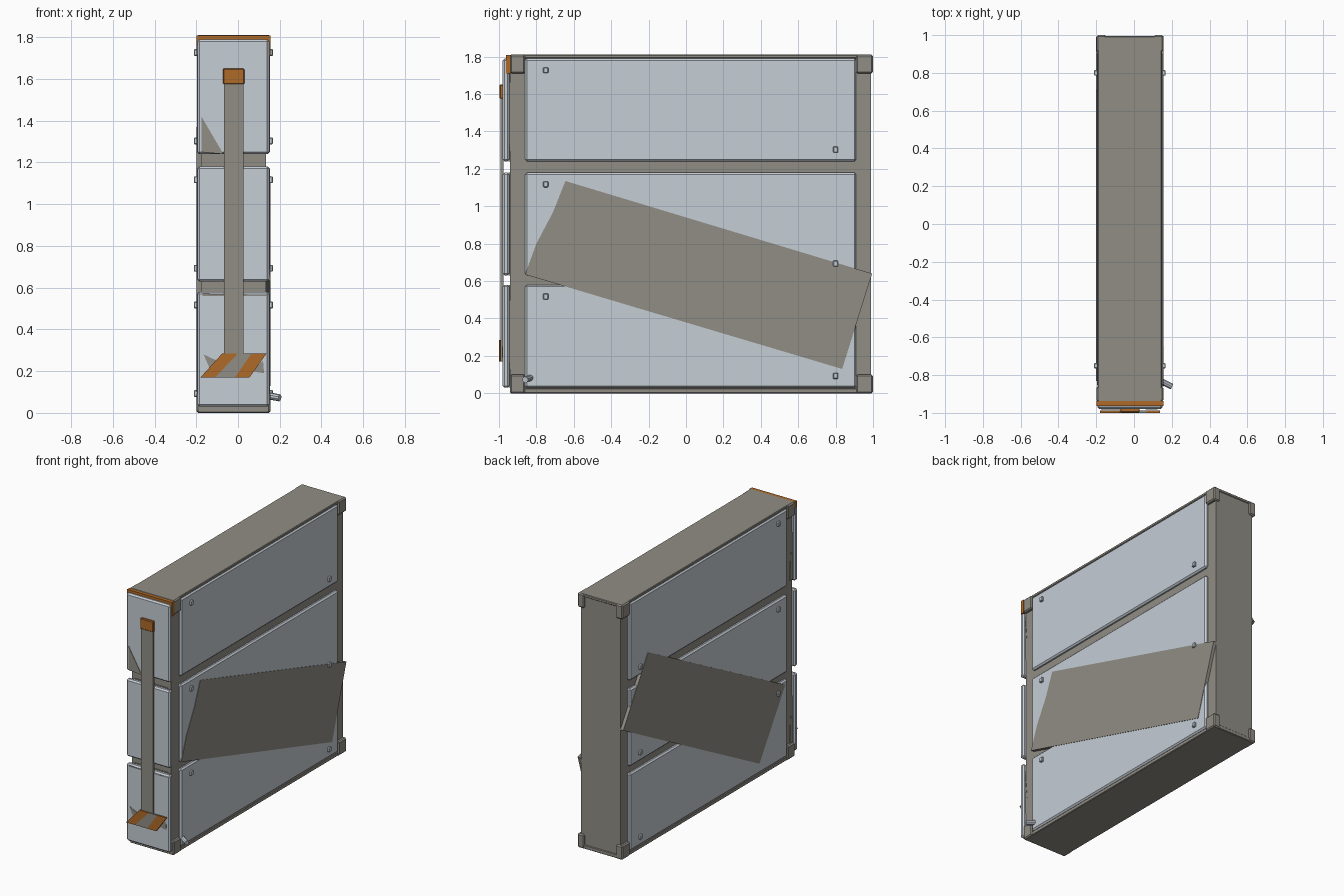
import bpy, bmesh, math
from mathutils import Vector, Matrix

if "Cube" in bpy.data.objects:
    bpy.data.objects.remove(bpy.data.objects["Cube"])

CX, HALF = -0.022, 0.175          # middle and half width of the wall


def material(name, color):
    m = bpy.data.materials.new(name)
    m.diffuse_color = (*color, 1)
    m.use_nodes = True
    m.node_tree.nodes["Principled BSDF"].inputs["Base Color"].default_value = m.diffuse_color
    return m


GREY = material("warm grey", (0.28, 0.27, 0.235))
PALE = material("pale blue grey", (0.56, 0.61, 0.665))
ORANGE = material("orange", (0.43, 0.145, 0.022))


def finish(name, bm, mat, bevel=0):
    bmesh.ops.recalc_face_normals(bm, faces=bm.faces)
    me = bpy.data.meshes.new(name)
    bm.to_mesh(me)
    bm.free()
    me.materials.append(mat)
    ob = bpy.data.objects.new(name, me)
    bpy.context.collection.objects.link(ob)
    if bevel:
        mod = ob.modifiers.new("bevel", 'BEVEL')
        mod.width, mod.segments = bevel, 1
    return ob


def box(name, x, y, z, mat, bevel=0):
    """Box given by its (low, high) range on each axis."""
    bm = bmesh.new()
    bmesh.ops.create_cube(bm, size=1)
    for v in bm.verts:
        v.co = Vector([(a + b) / 2 + c * (b - a) for c, (a, b) in zip(v.co, (x, y, z))])
    return finish(name, bm, mat, bevel)


def prism(name, pts, axis, lo, hi, mat, bevel=0):
    """Outline extruded along x (points are y, z) or along y (points are x, z)."""
    bm = bmesh.new()
    place = (lambda p, d: (d, *p)) if axis == 'x' else (lambda p, d: (p[0], d, p[1]))
    face = bm.faces.new([bm.verts.new(place(p, lo)) for p in pts])
    new = bmesh.ops.extrude_face_region(bm, geom=[face])["geom"]
    shift = Vector((hi - lo, 0, 0) if axis == 'x' else (0, hi - lo, 0))
    bmesh.ops.translate(bm, vec=shift, verts=[g for g in new if isinstance(g, bmesh.types.BMVert)])
    return finish(name, bm, mat, bevel)


def side_range(s, inner, outer):
    return tuple(sorted((CX + s * inner, CX + s * outer)))


# Recessed core with full-width top and bottom slabs
box("core", (CX - 0.155, CX + 0.155), (-0.94, 0.99), (0.01, 1.80), GREY)
for name, z in (("bottom_slab", (0, 0.028)), ("top_slab", (1.79, 1.81))):
    box(name, (CX - 0.17, CX + 0.17), (-0.94, 0.995), z, GREY, 0.004)

ROWS = [(0.03, 0.58), (0.63, 1.18), (1.24, 1.79)]
for s, side in ((-1, "left"), (1, "right")):
    # Corner brackets
    for y, end in (((-0.94, -0.86), "front"), ((0.91, 1.0), "back")):
        for z, level in (((0, 0.10), "bottom"), ((1.71, 1.81), "top")):
            box(f"{side}_{end}_{level}_bracket", side_range(s, 0.125, 0.177), y, z, GREY, 0.008)
    # Side panels with two square studs each
    for i, (a, b) in enumerate(ROWS):
        box(f"{side}_panel_{i}", side_range(s, 0.12, HALF), (-0.86, 0.91), (a, b), PALE, 0.01)
        for y, z in ((-0.75, b - 0.063), (0.8, a + 0.063)):
            box(f"{side}_stud_{i}", side_range(s, 0.16, 0.19),
                (y - 0.014, y + 0.014), (z - 0.016, z + 0.016), PALE, 0.004)

# Loose boards leaning flush over the side panels
prism("right_loose_board", [(-0.645, 1.135), (0.995, 0.64), (0.835, 0.13), (-0.86, 0.635),
                            (-0.80, 0.80), (-0.71, 0.97)], 'x', CX + 0.145, CX + 0.178, GREY)
prism("left_loose_board", [(0.71, 1.37), (0.99, 0.92), (-0.54, 0.10), (-0.83, 0.55)],
      'x', CX - 0.178, CX - 0.145, GREY)

# Front panels
for i, z in enumerate(ROWS):
    box(f"front_panel_{i}", (CX - 0.172, CX + 0.172), (-0.98, -0.945), z, PALE, 0.01)
    box(f"front_backing_{i}", (CX - 0.13, CX + 0.13), (-0.95, -0.93), z, GREY)

# Tilted boards behind the upper and lower front panels
for zc, h, name in ((1.475, 0.225, "upper"), (0.31, 0.26, "lower")):
    ob = box(f"{name}_tilted_board", (-0.155, 0.155), (-0.016, 0.016), (-h, h), GREY)
    ob.data.transform(Matrix.Translation((CX, -0.942, zc))
                      @ Matrix.Rotation(math.radians(5), 4, 'X')
                      @ Matrix.Rotation(math.radians(1.5), 4, 'Y'))

# Exposed grey corners on the front panels
for name, pts in (("upper_chip", [(-0.175, 1.42), (-0.07, 1.24), (-0.175, 1.25)]),
                  ("lower_left_chip", [(-0.165, 0.28), (-0.08, 0.24), (-0.13, 0.2)]),
                  ("lower_right_chip", [(0.06, 0.2), (0.125, 0.19), (0.12, 0.25)])):
    prism(name, pts, 'y', -0.983, -0.977, GREY)

# Vertical strip with a cap and slanted stripes on the front
box("front_strip", (-0.066, 0.026), (-0.993, -0.975), (0.17, 1.60), GREY)
box("strip_cap", (-0.072, 0.03), (-0.997, -0.975), (1.575, 1.65), ORANGE, 0.004)
for name, mat, x0, x1, x2, x3 in (("left_stripe", ORANGE, -0.18, -0.11, 0.0, -0.075),
                                  ("middle_stripe", GREY, -0.11, -0.015, 0.065, 0.0),
                                  ("right_stripe", ORANGE, -0.015, 0.055, 0.137, 0.065)):
    prism(name, [(x0, 0.17), (x1, 0.17), (x2, 0.285), (x3, 0.285)], 'y', -1.0, -0.988, mat)

# Orange trim along the top front edge
box("trim_top", (CX - 0.176, CX + 0.178), (-0.963, -0.938), (1.785, 1.808), ORANGE)
box("trim_right", (CX + 0.158, CX + 0.178), (-0.963, -0.938), (1.71, 1.80), ORANGE)
box("trim_left", (CX - 0.176, CX - 0.166), (-0.963, -0.938), (1.765, 1.80), ORANGE)

# Short spout low on the right side
start, stop = Vector((0.13, -0.825, 0.085)), Vector((0.2, -0.86, 0.072))
axis = stop - start
bm = bmesh.new()
bmesh.ops.create_cone(bm, cap_ends=True, segments=10, radius1=0.017, radius2=0.017,
                      depth=axis.length,
                      matrix=Matrix.Translation((start + stop) / 2)
                      @ axis.to_track_quat('Z', 'Y').to_matrix().to_4x4())
finish("spout", bm, PALE)
